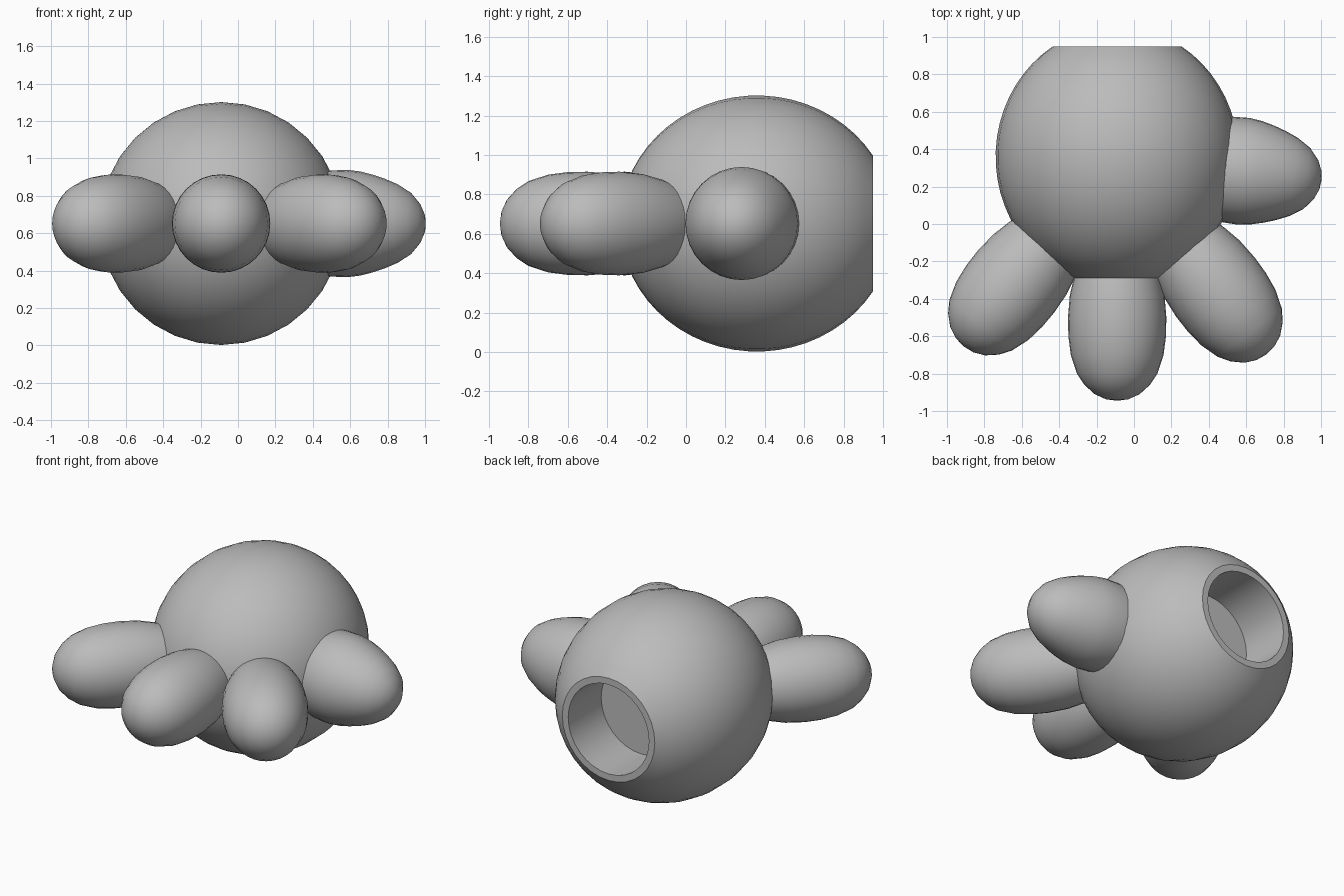
import bpy
import bmesh
from math import sin, cos, pi, radians, sqrt, acos
from mathutils import Matrix, Vector

if "Cube" in bpy.data.objects:
    bpy.data.objects.remove(bpy.data.objects["Cube"])

CENTRE = Vector((-0.09, 0.36, 0.652))
SIDES = 32

grey = bpy.data.materials.new("plain_grey")
grey.use_nodes = True
colour = (0.5, 0.5, 0.5, 1)
grey.diffuse_color = colour
grey.node_tree.nodes["Principled BSDF"].inputs["Base Color"].default_value = colour


def lathe(name, profile, turn):
    """Spin (radius, distance) points about the -y axis, then turn about z."""
    bm = bmesh.new()
    rings = []
    for r, d in profile:
        if r == 0:
            rings.append([bm.verts.new((0, -d, 0))])
        else:
            rings.append([bm.verts.new((r * cos(2 * pi * i / SIDES), -d,
                                        r * sin(2 * pi * i / SIDES)))
                          for i in range(SIDES)])
    for a, b in zip(rings, rings[1:]):
        for i in range(SIDES):
            j = (i + 1) % SIDES
            if len(a) == 1:
                bm.faces.new((a[0], b[j], b[i]))
            elif len(b) == 1:
                bm.faces.new((a[i], a[j], b[0]))
            else:
                bm.faces.new((a[i], a[j], b[j], b[i]))
    bmesh.ops.recalc_face_normals(bm, faces=bm.faces)
    mesh = bpy.data.meshes.new(name)
    bm.to_mesh(mesh)
    bm.free()
    mesh.materials.append(grey)
    mesh.shade_smooth()
    mesh.set_sharp_from_angle(angle=radians(35))
    obj = bpy.data.objects.new(name, mesh)
    bpy.context.collection.objects.link(obj)
    obj.matrix_world = Matrix.Translation(CENTRE) @ Matrix.Rotation(radians(turn), 4, "Z")
    return obj


# Body: slightly long ball, cut flat at the back, with a round blind socket
WIDE, LONG, BACK, FLOOR = 0.65, 0.695, -0.59, -0.24
end = acos(BACK / LONG)
steps = 24
ball = [(WIDE * sin(end * i / steps), LONG * cos(end * i / steps))
        for i in range(steps + 1)]
lathe("body", ball + [(0.30, BACK), (0.30, FLOOR), (0, FLOOR)], 0)

# Three long fingers with rounded ends
finger = [(0, 0.45), (0.19, 0.5), (0.23, 0.64), (0.253, 0.74), (0.263, 0.86),
          (0.261, 0.96), (0.248, 1.06), (0.215, 1.16), (0.175, 1.22),
          (0.12, 1.27), (0.06, 1.297), (0, 1.305)]
for name, turn, reach in (("right_finger", -39, 1), ("middle_finger", 0, 1),
                          ("left_finger", 37, 1.015)):
    lathe(name, [(r, d * reach) for r, d in finger], turn)

# Short thumb with a swollen base
thumb = [(0, 0.4), (0.265, 0.45), (0.283, 0.58), (0.287, 0.68), (0.278, 0.75),
         (0.26, 0.82), (0.24, 0.88), (0.21, 0.95), (0.165, 1.02),
         (0.105, 1.07), (0.05, 1.094), (0, 1.1)]
lathe("thumb", thumb, 83.4)
